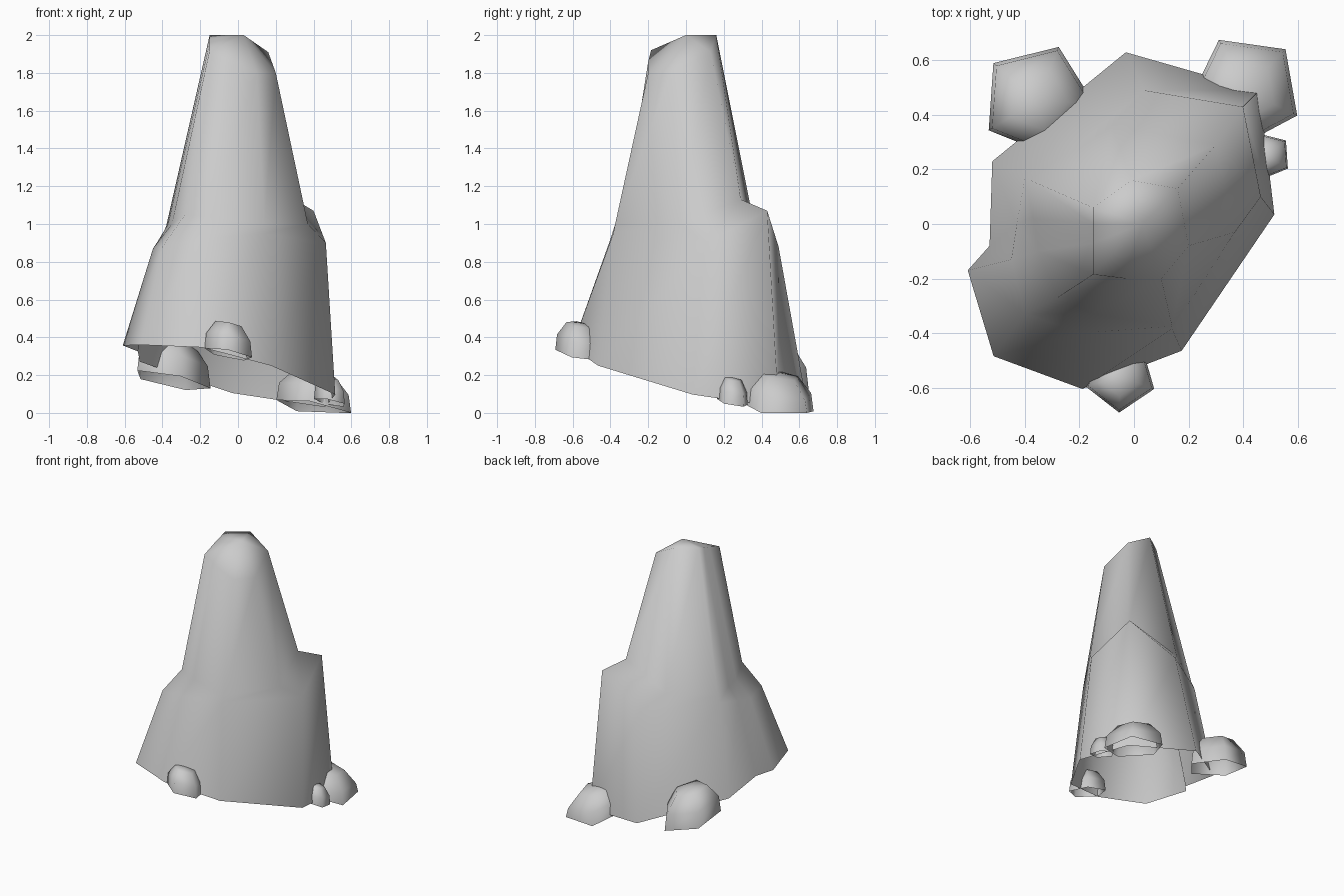
import bpy
import bmesh
from math import cos, sin, radians

default_cube = bpy.data.objects.get("Cube")
if default_cube:
    bpy.data.objects.remove(default_cube, do_unlink=True)

# One stone colour for everything
stone = bpy.data.materials.new("stone_grey")
stone.use_nodes = True
stone_colour = (0.6, 0.6, 0.6, 1)
stone.diffuse_color = stone_colour
for node in stone.node_tree.nodes:
    if node.type == "BSDF_PRINCIPLED":
        node.inputs["Base Color"].default_value = stone_colour
        node.inputs["Roughness"].default_value = 0.9


def ground(x, y):
    """Height of the sloping ground line that the rocks rest on."""
    return 0.206 - 0.2 * x - 0.17 * y


def loft(name, rings, peak):
    """Skin a stack of equal rings, close it at the peak and leave it open below."""
    bm = bmesh.new()
    loops = [[bm.verts.new(point) for point in ring] for ring in rings]
    for lower, upper in zip(loops, loops[1:]):
        for i in range(len(lower)):
            j = (i + 1) % len(lower)
            bm.faces.new((lower[i], lower[j], upper[j], upper[i]))
    tip = bm.verts.new(peak)
    last = loops[-1]
    for i in range(len(last)):
        bm.faces.new((last[i], last[(i + 1) % len(last)], tip))
    for face in bm.faces:
        face.smooth = True

    mesh = bpy.data.meshes.new(name)
    bm.to_mesh(mesh)
    bm.free()
    mesh.materials.append(stone)
    rock = bpy.data.objects.new(name, mesh)
    bpy.context.scene.collection.objects.link(rock)


# Spire: rings run counter-clockwise from the rear left corner
foot_outline = [(.46, .49), (-.03, .63), (-.52, .23), (-.53, -.08), (-.61, -.17),
                (-.515, -.485), (-.19, -.605), (.175, -.465), (.515, .035)]
foot = [(x, y, min(.36, ground(x, y))) for x, y in foot_outline]
shoulder = [(.4, .43, 1.07), (.04, .49, .88), (-.4, .17, .94), (-.43, 0, .9),
            (-.45, -.13, .87), (-.4, -.33, .88), (-.19, -.4, .92),
            (.14, -.385, .95), (.465, .1, .9)]
waist = [(.3, .29, 1.13), (-.08, .36, 1), (-.38, .16, .99), (-.37, .02, 1),
         (-.35, -.1, 1), (-.28, -.27, 1.05), (-.15, -.33, 1.04),
         (.14, -.375, 1), (.37, -.03, 1)]
crown = [(.16, .13, 1.91), (-.01, .16, 2), (-.15, .06, 2), (-.15, 0, 1.98),
         (-.15, -.07, 1.96), (-.15, -.185, 1.92), (-.03, -.2, 1.86),
         (.1, -.2, 1.8), (.2, -.08, 1.8)]
loft("rock_spire", [foot, shoulder, waist, crown], (.03, 0, 2))


# Boulders: five-sided domes sitting around the foot
def boulder(name, x, y, radius, height, turn, sink=0.0):
    rings = []
    for spread, rise in ((1, 0), (.93, .5), (.55, .95)):
        ring = []
        for side in range(5):
            angle = radians(turn + side * 72)
            px = x + radius * spread * cos(angle)
            py = y + radius * spread * sin(angle)
            ring.append((px, py, max(0, ground(px, py) - sink + height * rise)))
        rings.append(ring)
    loft(name, rings, (x, y, ground(x, y) - sink + height))


boulder("front_boulder", -.05, -.56, .132, .165, -92)
boulder("rear_left_boulder", .41, .49, .21, .19, 46, .02)
boulder("rear_right_boulder", -.355, .455, .21, .23, 68, .03)
boulder("small_boulder", .49, .25, .088, .13, 40, .01)
